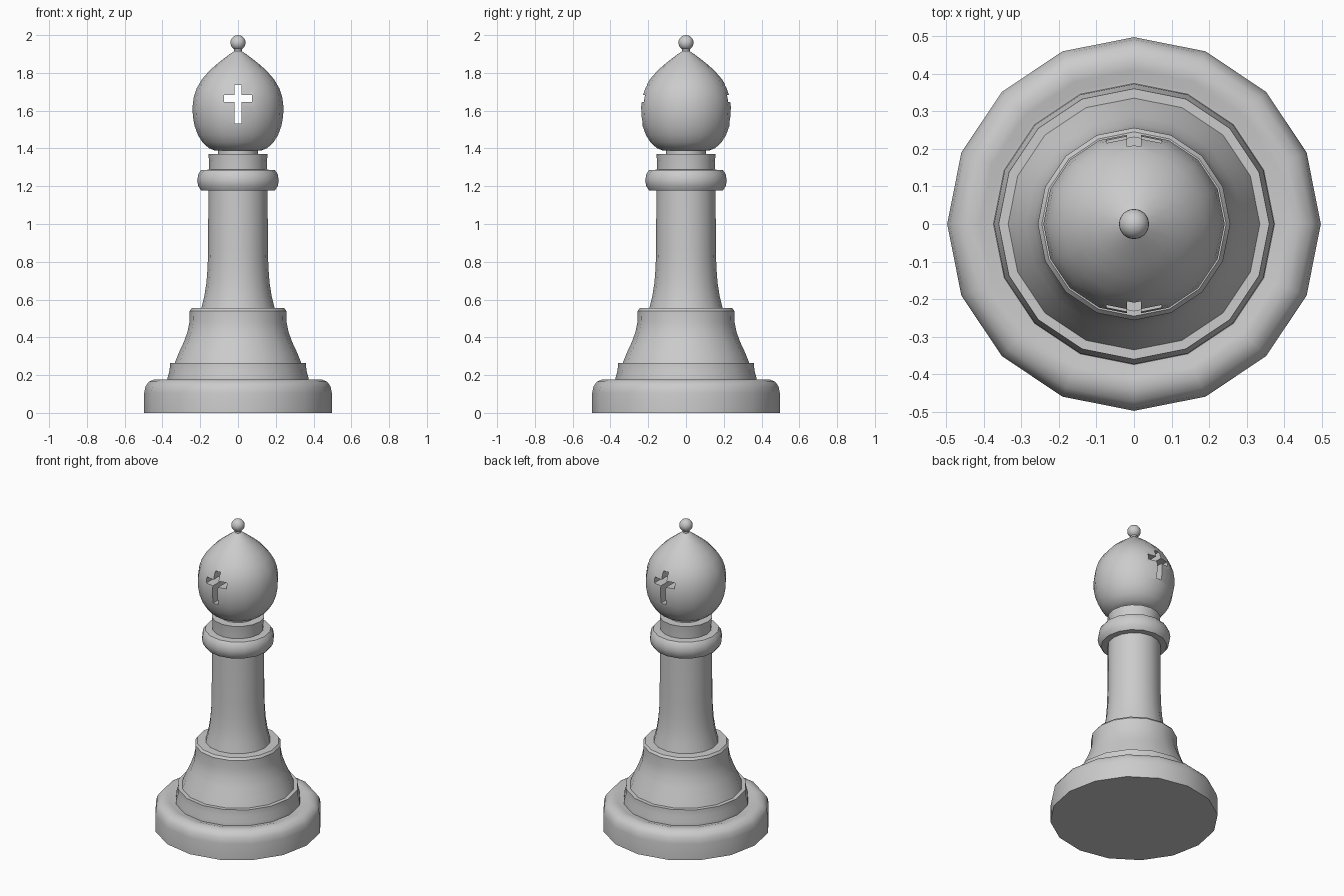
import bpy, bmesh, math

if "Cube" in bpy.data.objects:
    bpy.data.objects.remove(bpy.data.objects["Cube"])

SIDES = 16


def finish(ob, angle=35):
    bpy.ops.object.select_all(action='DESELECT')
    ob.select_set(True)
    bpy.context.view_layer.objects.active = ob
    bpy.ops.object.shade_smooth_by_angle(angle=math.radians(angle))


def lathe(name, profile, sides=SIDES):
    """Closed turned solid from (radius, height) points, bottom to top."""
    bm = bmesh.new()
    rings = []
    for r, z in profile:
        rings.append([bm.verts.new((r * math.cos(2 * math.pi * i / sides),
                                    r * math.sin(2 * math.pi * i / sides), z))
                      for i in range(sides)])
    for a, b in zip(rings, rings[1:]):
        for i in range(sides):
            j = (i + 1) % sides
            bm.faces.new((a[i], a[j], b[j], b[i]))
    bm.faces.new(rings[0][::-1])
    bm.faces.new(rings[-1])
    me = bpy.data.meshes.new(name)
    bm.to_mesh(me)
    bm.free()
    ob = bpy.data.objects.new(name, me)
    bpy.context.collection.objects.link(ob)
    return ob


# Rounded foot
foot = lathe("foot", [(0.497, 0), (0.497, 0.105), (0.49, 0.14), (0.472, 0.165),
                      (0.44, 0.178), (0.41, 0.176), (0.385, 0.168), (0.36, 0.168)])
# Stepped ring and flared pedestal
step = lathe("step_ring", [(0.374, 0.165), (0.372, 0.19), (0.362, 0.225), (0.36, 0.265)])
pedestal = lathe("pedestal", [(0.336, 0.262), (0.315, 0.315), (0.287, 0.375),
                              (0.267, 0.43), (0.257, 0.48), (0.256, 0.54),
                              (0.245, 0.554), (0.19, 0.556)])
# Column
column = lathe("column", [(0.195, 0.55), (0.178, 0.62), (0.167, 0.69), (0.161, 0.77),
                          (0.158, 0.87), (0.157, 1.19)])
# Collar and neck
collar = lathe("collar", [(0.155, 1.178), (0.195, 1.178), (0.21, 1.20), (0.216, 1.23),
                          (0.21, 1.265), (0.195, 1.285), (0.15, 1.288)])
neck = lathe("neck", [(0.152, 1.28), (0.153, 1.33), (0.157, 1.37), (0.106, 1.371),
                      (0.106, 1.395)])
# Teardrop head
head = lathe("head", [(0.12, 1.388), (0.155, 1.402), (0.188, 1.432), (0.213, 1.473),
                      (0.23, 1.52), (0.239, 1.57), (0.241, 1.62), (0.234, 1.672),
                      (0.218, 1.72), (0.19, 1.767), (0.15, 1.813), (0.108, 1.85),
                      (0.068, 1.881), (0.037, 1.904), (0.02, 1.915)])
# Finial stem and ball
stem = lathe("finial_stem", [(0.02, 1.91), (0.02, 1.935)])
bpy.ops.mesh.primitive_uv_sphere_add(segments=24, ring_count=12, radius=0.04,
                                     location=(0, 0, 1.96))
ball = bpy.context.object
ball.name = "finial_ball"

# Cross-shaped cutter going right through the head
w, a = 0.018, 0.073
outline = [(-w, 1.533), (w, 1.533), (w, 1.647), (a, 1.647), (a, 1.684), (w, 1.684),
           (w, 1.735), (-w, 1.735), (-w, 1.684), (-a, 1.684), (-a, 1.647), (-w, 1.647)]
bm = bmesh.new()
front = bm.faces.new([bm.verts.new((x, -0.4, z)) for x, z in outline])
ext = bmesh.ops.extrude_face_region(bm, geom=[front], use_keep_orig=True)
bmesh.ops.translate(bm, vec=(0, 0.8, 0),
                    verts=[g for g in ext["geom"] if isinstance(g, bmesh.types.BMVert)])
bmesh.ops.recalc_face_normals(bm, faces=bm.faces)
me = bpy.data.meshes.new("cross_cutter")
bm.to_mesh(me)
bm.free()
cutter = bpy.data.objects.new("cross_cutter", me)
bpy.context.collection.objects.link(cutter)

mod = head.modifiers.new("cross_cut", 'BOOLEAN')
mod.operation = 'DIFFERENCE'
mod.solver = 'EXACT'
mod.object = cutter
bpy.context.view_layer.objects.active = head
bpy.ops.object.modifier_apply(modifier=mod.name)
bpy.data.objects.remove(cutter, do_unlink=True)

for ob in (foot, step, pedestal, column, collar, neck, head, stem, ball):
    finish(ob)
